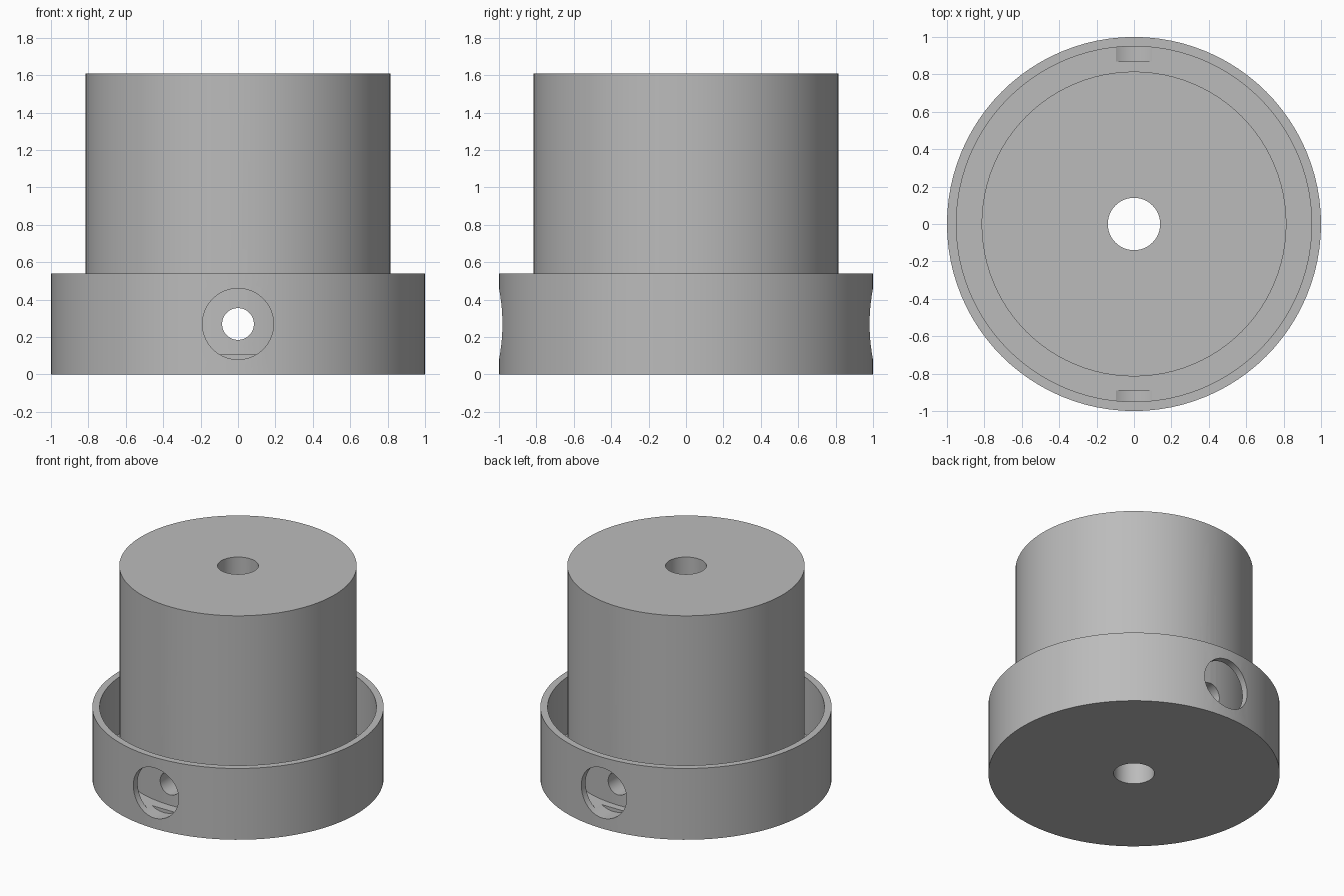
import bpy
import math
from mathutils import Matrix

cube = bpy.data.objects.get("Cube")
if cube:
    bpy.data.objects.remove(cube, do_unlink=True)

grey = bpy.data.materials.new("plain grey")
grey.use_nodes = True
colour = (0.5, 0.5, 0.5, 1)
grey.diffuse_color = colour
grey.node_tree.nodes["Principled BSDF"].inputs["Base Color"].default_value = colour

HOLE_Z = 0.27


def lathe(name, profile, sides=96):
    """Revolve a closed (radius, height) outline about the z axis."""
    n = len(profile)
    verts, faces = [], []
    for i in range(sides):
        a = math.tau * i / sides
        verts += [(r * math.cos(a), r * math.sin(a), z) for r, z in profile]
        for k in range(n):
            j, m = (i + 1) % sides, (k + 1) % n
            faces.append((i * n + k, j * n + k, j * n + m, i * n + m))
    mesh = bpy.data.meshes.new(name)
    mesh.from_pydata(verts, [], faces)
    mesh.materials.append(grey)
    obj = bpy.data.objects.new(name, mesh)
    bpy.context.collection.objects.link(obj)
    return obj


def cut_along_y(target, name, radius, y0, y1):
    """Bore a horizontal round hole from y0 to y1."""
    bpy.ops.mesh.primitive_cylinder_add(
        vertices=64, radius=radius, depth=abs(y1 - y0),
        location=(0, (y0 + y1) / 2, HOLE_Z), rotation=(math.pi / 2, 0, 0))
    cutter = bpy.context.object
    cutter.name = name
    cutter.data.materials.append(grey)
    mod = target.modifiers.new(name, 'BOOLEAN')
    mod.operation = 'DIFFERENCE'
    mod.solver = 'EXACT'
    mod.object = cutter
    bpy.context.view_layer.objects.active = target
    bpy.ops.object.modifier_apply(modifier=name)
    bpy.data.objects.remove(cutter, do_unlink=True)


# Core, moat and outer rim as one turned body with a vertical bore
body = lathe("turned_body", [
    (0.14, 0), (1.0, 0), (1.0, 0.54), (0.95, 0.54),
    (0.95, 0.107), (0.815, 0.107), (0.815, 1.61), (0.14, 1.61)])

# Wide access holes through the rim, and the narrow cross bore
cut_along_y(body, "front_access_hole", 0.19, -1.2, -0.89)
cut_along_y(body, "back_access_hole", 0.19, 0.87, 1.2)
cut_along_y(body, "cross_bore", 0.085, -1.2, 1.2)

# Smooth walls with crisp rims
bpy.ops.object.select_all(action='DESELECT')
body.select_set(True)
bpy.context.view_layer.objects.active = body
bpy.ops.object.shade_smooth_by_angle(angle=math.radians(30))
